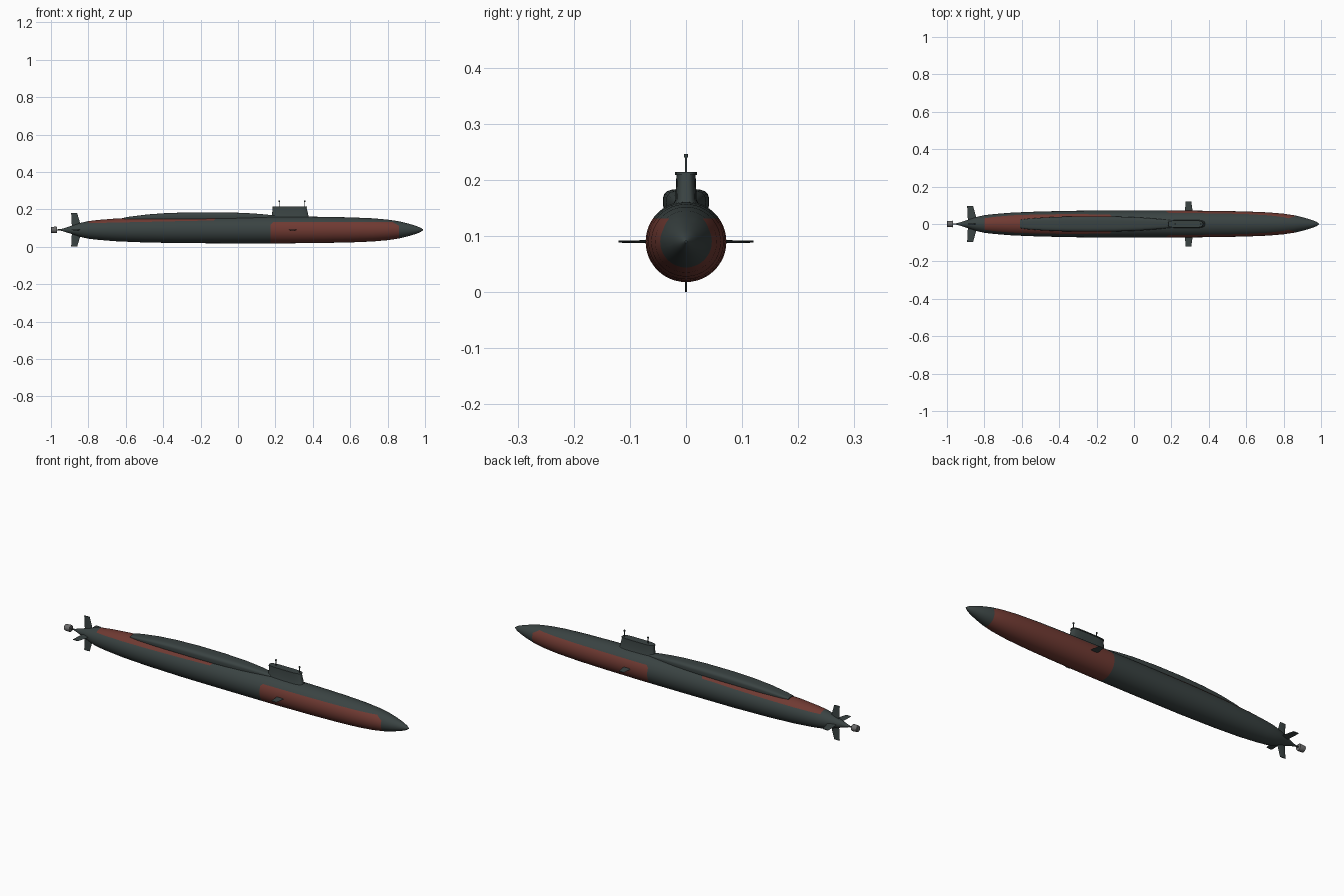
import bpy, bmesh
from math import sin, cos, pi
from mathutils import Vector, Matrix

if "Cube" in bpy.data.objects:
    bpy.data.objects.remove(bpy.data.objects["Cube"])

AXIS = 0.09  # height of the hull centreline


def material(name, rgb):
    m = bpy.data.materials.new(name)
    m.use_nodes = True
    m.diffuse_color = (*rgb, 1)
    bsdf = m.node_tree.nodes["Principled BSDF"]
    bsdf.inputs["Base Color"].default_value = (*rgb, 1)
    bsdf.inputs["Roughness"].default_value = 0.7
    return m


DARK = material("dark_grey_green", (0.042, 0.056, 0.055))
RED = material("hull_red", (0.16, 0.042, 0.032))
GREY = material("propulsor_grey", (0.15, 0.15, 0.15))
made = []


def finish(bm, name, *mats):
    bmesh.ops.recalc_face_normals(bm, faces=bm.faces)
    me = bpy.data.meshes.new(name)
    bm.to_mesh(me)
    bm.free()
    for m in mats:
        me.materials.append(m)
    ob = bpy.data.objects.new(name, me)
    bpy.context.collection.objects.link(ob)
    made.append(ob)
    return ob


def loft(rings):
    """Skin a list of equal point rings and cap both ends."""
    bm = bmesh.new()
    rows = [[bm.verts.new(p) for p in ring] for ring in rings]
    n = len(rows[0])
    for a, b in zip(rows, rows[1:]):
        for i in range(n):
            j = (i + 1) % n
            bm.faces.new((a[i], a[j], b[j], b[i]))
    bm.faces.new(rows[0])
    bm.faces.new(rows[-1])
    return bm


def oval(a, b, power, n=32):
    """Superellipse outline: power 2 is an ellipse, higher is boxier."""
    pts = []
    for i in range(n):
        c, s = cos(2 * pi * i / n), sin(2 * pi * i / n)
        k = (abs(c) ** power + abs(s) ** power) ** (-1 / power)
        pts.append((a * c * k, b * s * k))
    return pts


def turned(profile, n=48):
    return loft([[(x, y, AXIS + z) for y, z in oval(r, r, 2, n)] for x, r in profile])


# Hull: turned profile from stern to bow
hull = turned([(-0.956, 0.002), (-0.93, 0.009), (-0.88, 0.025), (-0.84, 0.038),
               (-0.8, 0.047), (-0.75, 0.053), (-0.65, 0.061), (-0.5, 0.067),
               (-0.3, 0.071), (0, 0.072), (0.25, 0.072), (0.45, 0.07), (0.6, 0.067),
               (0.72, 0.062), (0.8, 0.055), (0.86, 0.046), (0.91, 0.034),
               (0.95, 0.022), (0.975, 0.012), (0.99, 0.002)])

# Painted panels: each is bounded by planes (point, outward normal)
panels = [
    [((0.175, 0, 0), (-1, 0, 0)), ((0.86, 0, 0), (1, 0, 0)),
     ((0, 0, 0.131), (0, 0, 1)), ((0.175, 0, 0.12), (-1, 0, 1)),
     ((0.86, 0, 0.112), (0.6, 0, 1))],
    [((-0.8, 0, 0), (-1, 0, 0)), ((-0.12, 0, 0), (1, 0, 0)),
     ((-0.12, 0, 0.141), (0.022, 0, -1)), ((-0.12, 0, 0.149), (1, 0, -1))],
]
for panel in panels:
    for co, no in panel:
        bmesh.ops.bisect_plane(hull, geom=hull.verts[:] + hull.edges[:] + hull.faces[:],
                               dist=1e-6, plane_co=co, plane_no=no)
for f in hull.faces:
    mid = f.calc_center_median()
    f.material_index = int(any(
        all((mid - Vector(co)).dot(Vector(no)) < 0 for co, no in panel) for panel in panels))
finish(hull, "hull", DARK, RED)

# Raised missile deck casing behind the sail
stations = [(-0.61, 0.022, 0.156), (-0.57, 0.028, 0.162), (-0.48, 0.035, 0.173),
            (-0.38, 0.039, 0.18), (-0.25, 0.041, 0.184), (-0.1, 0.04, 0.184),
            (0.03, 0.035, 0.181), (0.12, 0.028, 0.175), (0.2, 0.02, 0.167)]
base = 0.138
finish(loft([[(x, y, base + (t - base) / 2 + z) for y, z in oval(w, (t - base) / 2, 3.5)]
             for x, w, t in stations]), "missile_deck", DARK)


def upright(name, levels, power=4):
    """Stack of rounded outlines: (z, rear x, front x, half width)."""
    finish(loft([[((x0 + x1) / 2 + x, y, z) for x, y in oval((x1 - x0) / 2, w, power)]
                 for z, x0, x1, w in levels]), name, DARK)


# Sail with flared foot and top plate
upright("sail", [(0.14, 0.178, 0.384, 0.026), (0.158, 0.18, 0.38, 0.022),
                 (0.165, 0.181, 0.377, 0.019), (0.211, 0.186, 0.366, 0.017)])
upright("sail_top", [(0.209, 0.183, 0.369, 0.02), (0.214, 0.184, 0.368, 0.02)])

# Masts with small heads
for name, x in (("rear_mast", 0.22), ("front_mast", 0.357)):
    upright(name, [(0.21, x - 0.002, x + 0.002, 0.002), (0.24, x - 0.002, x + 0.002, 0.002),
                   (0.24, x - 0.004, x + 0.004, 0.004), (0.246, x - 0.004, x + 0.004, 0.004)], 2)


def fin(name, root, tip, r0, r1, thick, turn):
    """Tapered blade reaching from r0 to r1, turned about the hull axis."""
    spin = Matrix.Rotation(turn, 4, "X")
    rings = []
    for (x0, x1), r, t in ((root, r0, thick), (tip, r1, thick * 0.6)):
        ring = [((x0 + x1) / 2 + x, y, r) for x, y in oval((x1 - x0) / 2, t / 2, 2, 16)]
        rings.append([spin @ Vector(p) + Vector((0, 0, AXIS)) for p in ring])
    finish(loft(rings), name, DARK)


# Stern rudders and planes, then bow planes
for i, name in enumerate(("upper_rudder", "right_stern_plane", "lower_rudder", "left_stern_plane")):
    fin(name, (-0.888, -0.838), (-0.892, -0.86), 0.015, 0.09 + 0.005 * (i % 2), 0.006, i * pi / 2)
for name, side in (("right_bow_plane", 1), ("left_bow_plane", -1)):
    fin(name, (0.272, 0.315), (0.276, 0.306), 0.06, 0.12, 0.006, side * pi / 2)

# Shaft and propulsor drum
finish(turned([(-0.975, 0.003), (-0.945, 0.004)], 12), "shaft", DARK)
finish(turned([(-1.0, 0.014), (-0.998, 0.016), (-0.972, 0.0175), (-0.968, 0.016)], 24),
       "propulsor", GREY)

# Smooth shading with sharp edges kept
bpy.ops.object.select_all(action="DESELECT")
for ob in made:
    ob.select_set(True)
bpy.context.view_layer.objects.active = made[0]
bpy.ops.object.shade_smooth_by_angle(angle=0.6)
